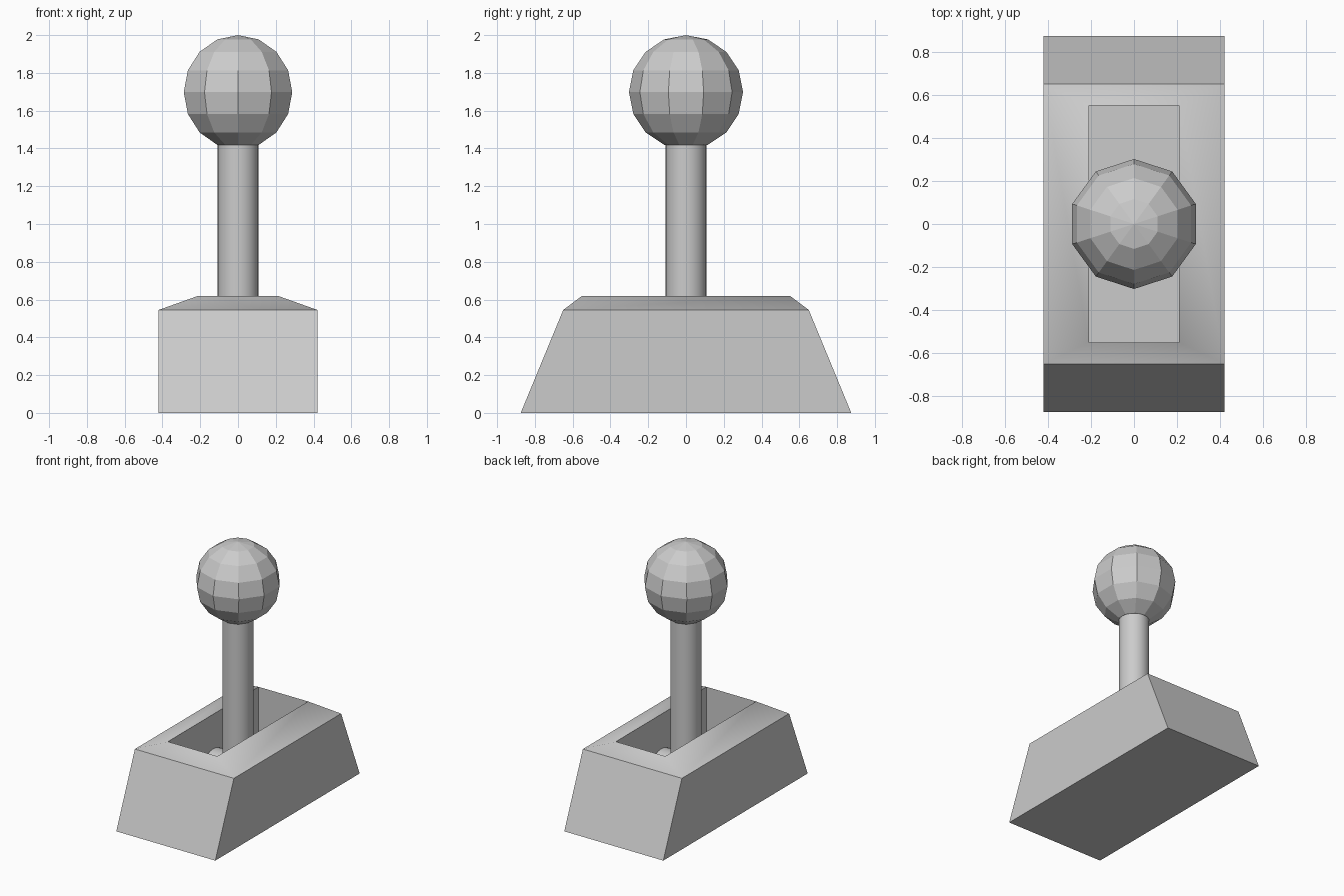
import bpy, bmesh, math
from mathutils import Matrix

if "Cube" in bpy.data.objects:
    bpy.data.objects.remove(bpy.data.objects["Cube"])


def finish(bm, name):
    mesh = bpy.data.meshes.new(name)
    bmesh.ops.recalc_face_normals(bm, faces=bm.faces)
    bm.to_mesh(mesh)
    bm.free()
    obj = bpy.data.objects.new(name, mesh)
    bpy.context.collection.objects.link(obj)
    return obj


def cylinder(name, radius, depth, matrix, sides=32):
    bm = bmesh.new()
    bmesh.ops.create_cone(bm, cap_ends=True, segments=sides, radius1=radius,
                          radius2=radius, depth=depth, matrix=matrix)
    for f in bm.faces:
        f.smooth = len(f.verts) == 4
    return finish(bm, name)


# Housing: stacked rectangles (half x, half y, z), ending in the slot floor
levels = [(0.42, 0.875, 0), (0.42, 0.65, 0.545), (0.21, 0.55, 0.62), (0.21, 0.55, 0.05)]
bm = bmesh.new()
rings = [[bm.verts.new((sx * x, sy * y, z))
          for sx, sy in ((-1, -1), (1, -1), (1, 1), (-1, 1))] for x, y, z in levels]
for k in range(3):
    for i in range(4):
        j = (i + 1) % 4
        f = bm.faces.new((rings[k][i], rings[k][j], rings[k + 1][j], rings[k + 1][i]))
        f.smooth = k == 1  # softly shaded rim around the slot
bm.faces.new(rings[0])
bm.faces.new(rings[3])
finish(bm, "housing")

# Pivot axle across the slot
cylinder("pivot_axle", 0.155, 0.42,
         Matrix.Translation((0, 0, 0.2)) @ Matrix.Rotation(math.pi / 2, 4, 'Y'))

# Lever shaft
cylinder("lever_shaft", 0.108, 1.25, Matrix.Translation((0, 0, 0.825)))

# Faceted knob
bm = bmesh.new()
bmesh.ops.create_uvsphere(bm, u_segments=10, v_segments=8, radius=0.302,
                          matrix=Matrix.Translation((0, 0, 1.698)))
finish(bm, "knob")
